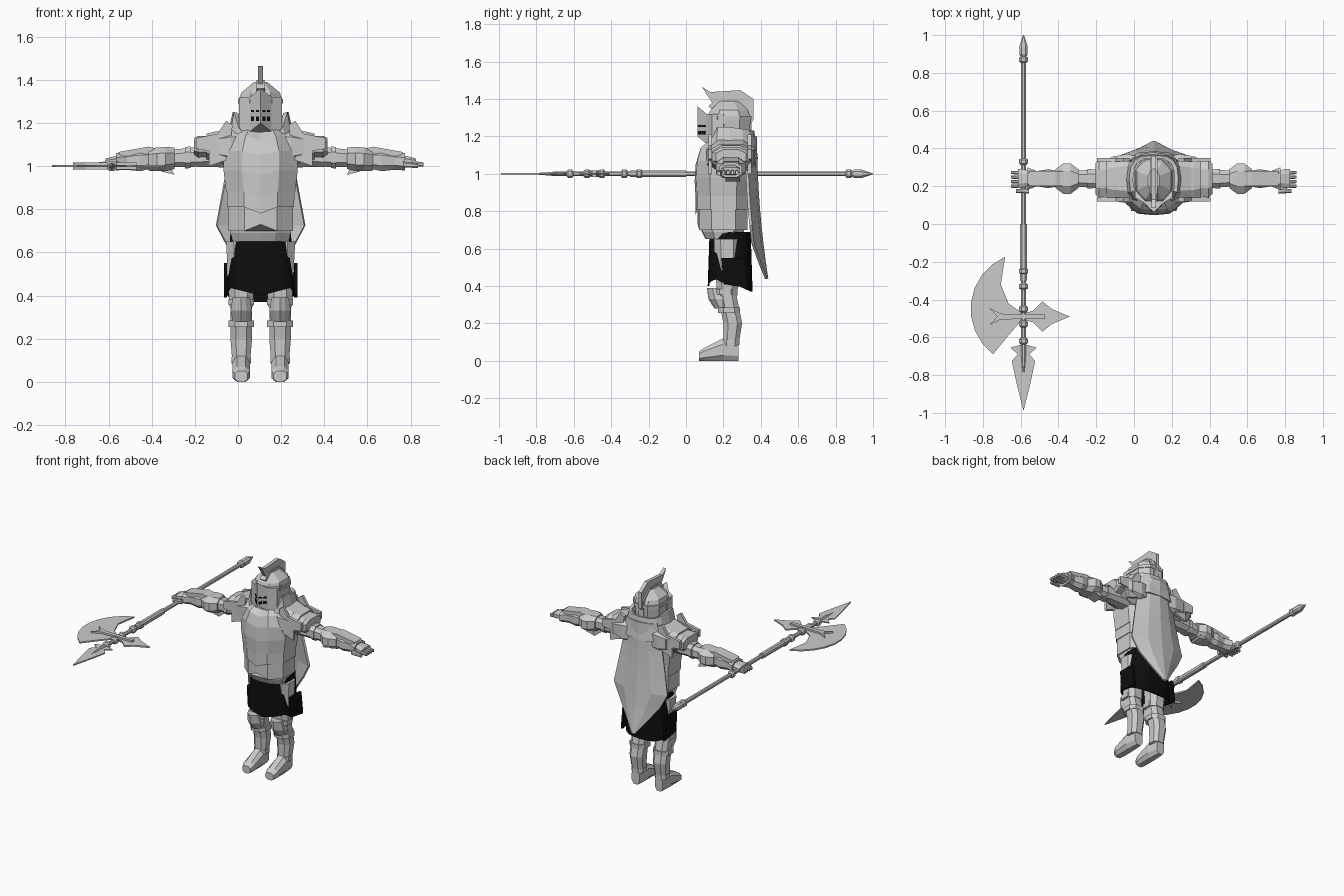
import bpy, bmesh, math
from mathutils import Vector

default_cube = bpy.data.objects.get("Cube")
if default_cube:
    bpy.data.objects.remove(default_cube)


def material(name, value):
    colour = (value, value, value, 1)
    made = bpy.data.materials.new(name)
    made.use_nodes = True
    made.diffuse_color = colour
    made.node_tree.nodes["Principled BSDF"].inputs["Base Color"].default_value = colour
    return made


STEEL = material("steel grey", .6)
CLOTH = material("black cloth", .004)
BODY = Vector((.105, 0, 0))        # body centre line
WEAPON = Vector((-.585, 0, 1))     # shaft centre line
AXE = WEAPON + Vector((0, -.49, 0))


def finish(name, bm, paint=STEEL, origin=BODY, mirror=False, shell=0):
    bmesh.ops.recalc_face_normals(bm, faces=bm.faces)
    mesh = bpy.data.meshes.new(name)
    bm.to_mesh(mesh)
    bm.free()
    mesh.materials.append(paint)
    part = bpy.data.objects.new(name, mesh)
    part.location = origin
    bpy.context.collection.objects.link(part)
    if shell:
        part.modifiers.new("Thickness", 'SOLIDIFY').thickness = shell
    if mirror:
        part.modifiers.new("Mirror", 'MIRROR').use_mirror_merge = False


def place(axes, *values):
    """Order the values given for the named axes as x, y, z."""
    named = dict(zip(axes, values))
    return named['x'], named['y'], named['z']


def skin(name, rows, closed=True, caps=True, **options):
    """Join rows of points with quads."""
    bm = bmesh.new()
    rows = [[bm.verts.new(point) for point in row] for row in rows]
    count = len(rows[0])
    for low, high in zip(rows, rows[1:]):
        for i in range(count if closed else count - 1):
            j = (i + 1) % count
            bm.faces.new((low[i], low[j], high[j], high[i]))
    if caps:
        bm.faces.new(rows[0])
        bm.faces.new(rows[-1])
    finish(name, bm, **options)


def loft(name, axes, stations, keel=0, dip=0, **options):
    """Chamfered sections (position, centre a, centre b, radius a, radius b); keel and dip shape a front ridge."""
    k = .5
    right = [(k, -1), (1, -k), (1, k), (k, 1)]
    left = [(-u, v) for u, v in reversed(right)]
    ridge = (0, -1 - keel)
    shape = [ridge] + right + left
    skin(name, [[place(axes, t + dip * (point == ridge), a + point[0] * ra, b + point[1] * rb) for point in shape]
                for t, a, b, ra, rb in stations], **options)


def plate(name, axes, outline, low, high, **options):
    """Flat outline extruded along the last axis."""
    skin(name, [[place(axes, a, b, level) for a, b in outline] for level in (low, high)], **options)


def reflected(half):
    return half + [(a, -b) for a, b in reversed(half) if b]


def tube(name, levels, centre, count, **options):
    """Open rounded tube; each level is (height rule, x radius, y radius)."""
    def soft(value):
        return math.copysign(abs(value) ** .7, value)
    turns = [math.tau * i / count for i in range(count)]
    circle = [(soft(math.cos(turn)), soft(math.sin(turn))) for turn in turns]
    skin(name, [[(u * rx, centre + v * ry, height(u, v)) for u, v in circle] for height, rx, ry in levels],
         caps=False, **options)


# Body-region helpers: short spans along a fixed centre line
def leg_part(name, *spans, **options):
    loft(name, 'zxy', [(z, .09, y, r, r) for z, y, r in spans], mirror=True, **options)


def torso_part(name, *spans, centre=.2, **options):
    loft(name, 'zxy', [(z, 0, centre, rx, ry) for z, rx, ry in spans], **options)


def arm_part(name, *spans, shift=0, drop=.06):
    loft(name, 'xyz', [(x, .24 + shift, 1.06 - drop * x, ry, rz) for x, ry, rz in spans], mirror=True)


def shoulder_part(name, *spans):
    loft(name, 'xyz', [(x, .24, 1.09, ry, rz) for x, ry, rz in spans], mirror=True)


def turned(name, *spans):
    loft(name, 'yxz', [(y, 0, 0, r, r) for y, r in spans], origin=WEAPON)


# Boots stand flat, so each section is centred at half its height
loft("boot", 'yxz', [(y, .09, height / 2, width, height / 2) for y, width, height in
                     ((.07, .03, .05), (.1, .04, .07), (.2, .04, .12), (.28, .03, .1))], mirror=True)

# Legs
leg_part("greave", (.08, .24, .04), (.2, .25, .05), (.35, .22, .05))
leg_part("thigh", (.35, .22, .055), (.65, .22, .07))
leg_part("knee_guard", (.28, .2, .04), (.33, .18, .05), (.39, .16, .04), keel=.2)
for name, z, y, r in (("ankle", .1, .24, .045), ("shin", .27, .23, .06), ("knee", .37, .21, .06)):
    leg_part(name + "_band", (z - .015, y, r), (z + .015, y, r))


# Cloth skirt with a pointed front and a lower back
def waist(u, v):
    return .69


def hem(u, v):
    return .4 + .04 * abs(u) if v < -.6 else .42 - .05 * max(0, v)


tube("skirt", [(waist, .14, .11), (hem, .16, .12)], .236, 24, paint=CLOTH, shell=.008)
plate("side_skirt_panel", 'yzx', [(.19, .55), (.31, .55), (.33, .39), (.2, .41)], .155, .17, paint=CLOTH, mirror=True)

# Layered torso armour
torso_part("waist_plate", (.65, .13, .09), (.69, .14, .11), (.75, .14, .12), keel=.05)
torso_part("abdomen_plate", (.7, .15, .13), (.86, .15, .13), keel=.06, dip=.03)
torso_part("belly_plate", (.81, .155, .14), (.9, .157, .14), keel=.06, dip=-.03)
torso_part("breastplate", (.88, .16, .14), (.98, .172, .145), (1.07, .17, .14), (1.14, .14, .12), (1.19, .09, .06),
           keel=.06, dip=-.02)


# Raised collar, low at the throat
def base(u, v):
    return 1.08


def rim(u, v):
    return 1.25 - .02 * max(0, v) - .3 * max(0, -v - .55)


tube("collar", [(base, .165, .15), (rim, .13, .13)], .235, 16, shell=.02)

# Helmet
torso_part("helmet", (1.12, .07, .09), (1.19, .09, .11), (1.3, .1, .115), (1.34, .09, .1), (1.39, .03, .05), centre=.23)
torso_part("helmet_rim", (1.155, .095, .115), (1.185, .095, .115), centre=.23)
torso_part("brow_band", (1.29, .104, .12), (1.31, .104, .12), centre=.23)
torso_part("visor", (1.16, .1, .06), (1.32, .1, .06), centre=.17, keel=.8, dip=.04)

# Eye slits and breathing holes lie along the slanted visor
wide, thin = .007, .004
for x in (.015, .037):
    y = .06 + x
    outline = [(x + side * wide, y + side * wide + depth) for side, depth in
               ((-1, -thin), (1, -thin), (1, thin), (-1, thin))]
    plate("eye_slit", 'xyz', outline, 1.25, 1.26, paint=CLOTH, mirror=True)
    plate("breathing_hole", 'xyz', outline, 1.21, 1.23, paint=CLOTH, mirror=True)

# Swept crest
plate("crest", 'yzx', [(.085, 1.465), (.13, 1.437), (.29, 1.447), (.36, 1.4), (.36, 1.29), (.33, 1.24), (.3, 1.35),
                       (.14, 1.38)], -.012, .012)
plate("crest_base", 'yzx', [(.12, 1.36), (.16, 1.4), (.28, 1.4), (.35, 1.34), (.35, 1.22), (.2, 1.3)], -.02, .02)

# Shoulder armour: three overlapping pieces and flat guards
shoulder_part("inner_pauldron", (.09, .12, .09), (.14, .13, .09), (.2, .12, .07))
shoulder_part("middle_pauldron", (.17, .11, .07), (.21, .12, .07), (.25, .1, .06))
shoulder_part("outer_pauldron", (.22, .09, .05), (.29, .1, .05), (.31, .08, .04))
for name, y in (("front", .13), ("back", .34)):
    plate(name + "_shoulder_guard", 'xzy', [(.13, 1.19), (.16, 1.21), (.2, 1.15), (.3, 1.13), (.3, 1.08), (.24, 1.07),
                                           (.24, 1), (.15, 1.03)], y - .01, y + .01, mirror=True)

# Arms
arm_part("upper_arm", (.12, .06, .06), (.3, .05, .045), (.43, .04, .04))
arm_part("arm_band", (.325, .052, .05), (.35, .052, .05))
arm_part("elbow_guard", (.4, .05, .05), (.44, .08, .055), (.48, .08, .055), (.52, .05, .05))
arm_part("forearm", (.5, .04, .04), (.56, .05, .05), (.62, .04, .04), (.67, .06, .04))
plate("forearm_plate", 'xzy', [(.44, 1.07), (.52, 1.09), (.66, 1.065), (.65, 1.045), (.5, 1.05)], .2, .28, mirror=True)
plate("elbow_point", 'xzy', [(.4, .96), (.43, 1.02), (.5, 1), (.46, .975)], .21, .29, mirror=True)

# Hands
arm_part("palm", (.65, .04, .03), (.69, .05, .024), (.72, .05, .018))
for finger in range(4):
    arm_part("finger", (.7, .011, .013), (.755, .008, .01), shift=.024 * finger - .04, drop=.07)
arm_part("thumb", (.66, .015, .014), (.73, .01, .01), shift=-.065, drop=.08)

# Cape: a curved shield shape narrowing to a point
cape_rows = []
for step in range(9):
    fall = step / 8
    z = 1.2 - .76 * fall
    half = min(.12 + .14 * fall, .75 * (z - .42))
    bend = min(.05, half / 3)
    cape_rows.append([(u * half, .38 + .06 * fall ** 2 - bend * u * u, z) for u in (-1, -.5, 0, .5, 1)])
skin("cape", cape_rows, closed=False, caps=False, shell=.016)

# Polearm shaft, collars and butt spike
turned("shaft", (-.8, .004), (-.7, .012), (.9, .013))
turned("grip", (-.3, .018), (0, .018))
turned("butt_spike", (.88, .012), (.9, .022), (.94, .022), (1, .002))
for y in (-.62, -.53, -.45, -.33, -.25, .33, .87):
    turned("shaft_collar", (y - .018, .014), (y - .01, .023), (y + .01, .023), (y + .018, .014))

# Polearm blades: crescent, rear fluke, brace and spear head
edge = [math.radians(angle) for angle in range(113, 248, 15)]
crescent = [(.02 + .3 * math.cos(turn), .04 + .3 * math.sin(turn)) for turn in edge]
plate("axe_blade", 'xyz', crescent + [(-.08, -.1), (-.01, -.02), (-.01, .02), (-.08, .07), (-.12, .17)],
      -.005, .005, origin=AXE)
plate("rear_fluke", 'xyz', reflected([(.01, .02), (.05, .03), (.1, .08), (.15, .04), (.245, 0)]),
      -.005, .005, origin=AXE)
plate("blade_brace", 'xyz', reflected([(.115, .012), (-.12, .015), (-.18, .045), (-.14, 0)]), -.017, .017, origin=AXE)
plate("spear_head", 'yxz', reflected([(-.64, .018), (-.655, .07), (-.69, .03), (-.725, .062), (-.85, .035), (-.99, 0)]),
      -.004, .004, origin=WEAPON)
